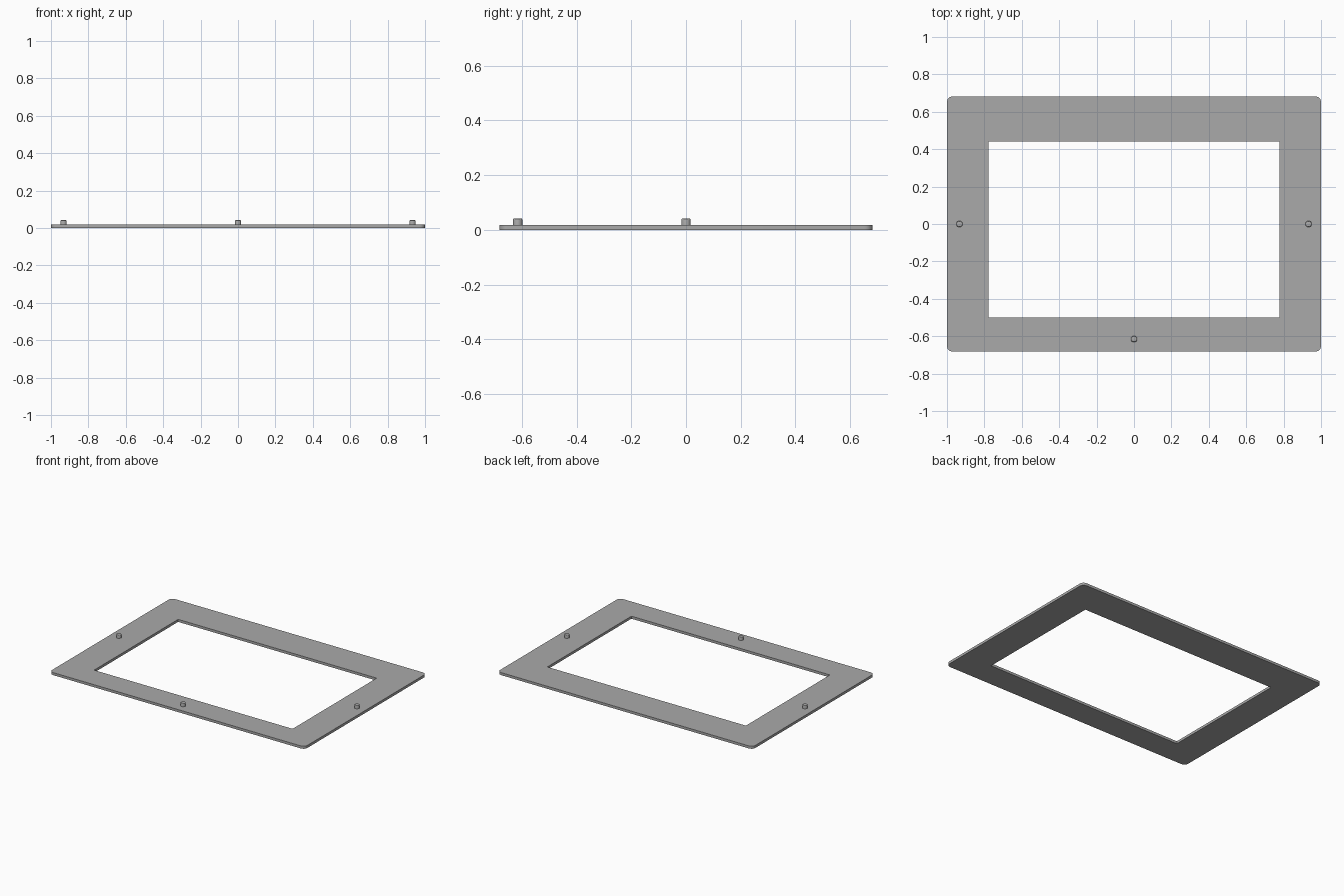
import bpy, bmesh
from math import sin, cos, pi

cube = bpy.data.objects.get("Cube")
if cube:
    bpy.data.objects.remove(cube, do_unlink=True)

HALF_X, HALF_Y, CORNER = 1.0, 0.682, 0.03
THICK, PIN_TOP, PIN_R = 0.018, 0.042, 0.017

grey = bpy.data.materials.new("plain grey")
grey.use_nodes = True
colour = (0.4, 0.4, 0.4, 1)
grey.diffuse_color = colour
grey.node_tree.nodes["Principled BSDF"].inputs["Base Color"].default_value = colour


def finish(bm, name):
    bmesh.ops.recalc_face_normals(bm, faces=bm.faces)
    mesh = bpy.data.meshes.new(name)
    bm.to_mesh(mesh)
    bm.free()
    mesh.materials.append(grey)
    obj = bpy.data.objects.new(name, mesh)
    bpy.context.collection.objects.link(obj)
    bpy.ops.object.select_all(action='DESELECT')
    obj.select_set(True)
    bpy.context.view_layer.objects.active = obj
    bpy.ops.object.shade_smooth_by_angle(angle=pi / 6)
    return obj


def loop_edges(bm, points):
    verts = [bm.verts.new((x, y, 0)) for x, y in points]
    return [bm.edges.new((v, verts[i - 1])) for i, v in enumerate(verts)]


# Flat frame: rounded outer outline around an off-centre opening
outer = []
for k, (sx, sy) in enumerate([(1, 1), (-1, 1), (-1, -1), (1, -1)]):
    for step in range(9):
        a = (k + step / 8) * pi / 2
        outer.append((sx * (HALF_X - CORNER) + CORNER * cos(a),
                      sy * (HALF_Y - CORNER) + CORNER * sin(a)))
opening = [(0.778, 0.441), (-0.778, 0.441), (-0.778, -0.5), (0.778, -0.5)]

bm = bmesh.new()
edges = loop_edges(bm, outer) + loop_edges(bm, opening)
bmesh.ops.triangle_fill(bm, edges=edges, use_beauty=True, normal=(0, 0, 1))
ret = bmesh.ops.extrude_face_region(bm, geom=bm.faces[:], use_keep_orig=True)
top = [g for g in ret["geom"] if isinstance(g, bmesh.types.BMVert)]
bmesh.ops.translate(bm, verts=top, vec=(0, 0, THICK))
finish(bm, "frame_plate")

# Locating pins with softened top rims
for name, x, y in [("right_pin", -0.933, 0), ("left_pin", 0.933, 0),
                   ("front_pin", 0, -0.615)]:
    bm = bmesh.new()
    height = PIN_TOP - THICK / 2
    bmesh.ops.create_cone(bm, cap_ends=True, segments=32, radius1=PIN_R,
                          radius2=PIN_R, depth=height)
    rim = [e for e in bm.edges if all(v.co.z > 0 for v in e.verts)]
    bmesh.ops.bevel(bm, geom=rim, offset=0.005, segments=3, profile=0.5,
                    affect='EDGES')
    pin = finish(bm, name)
    pin.location = (x, y, PIN_TOP - height / 2)
